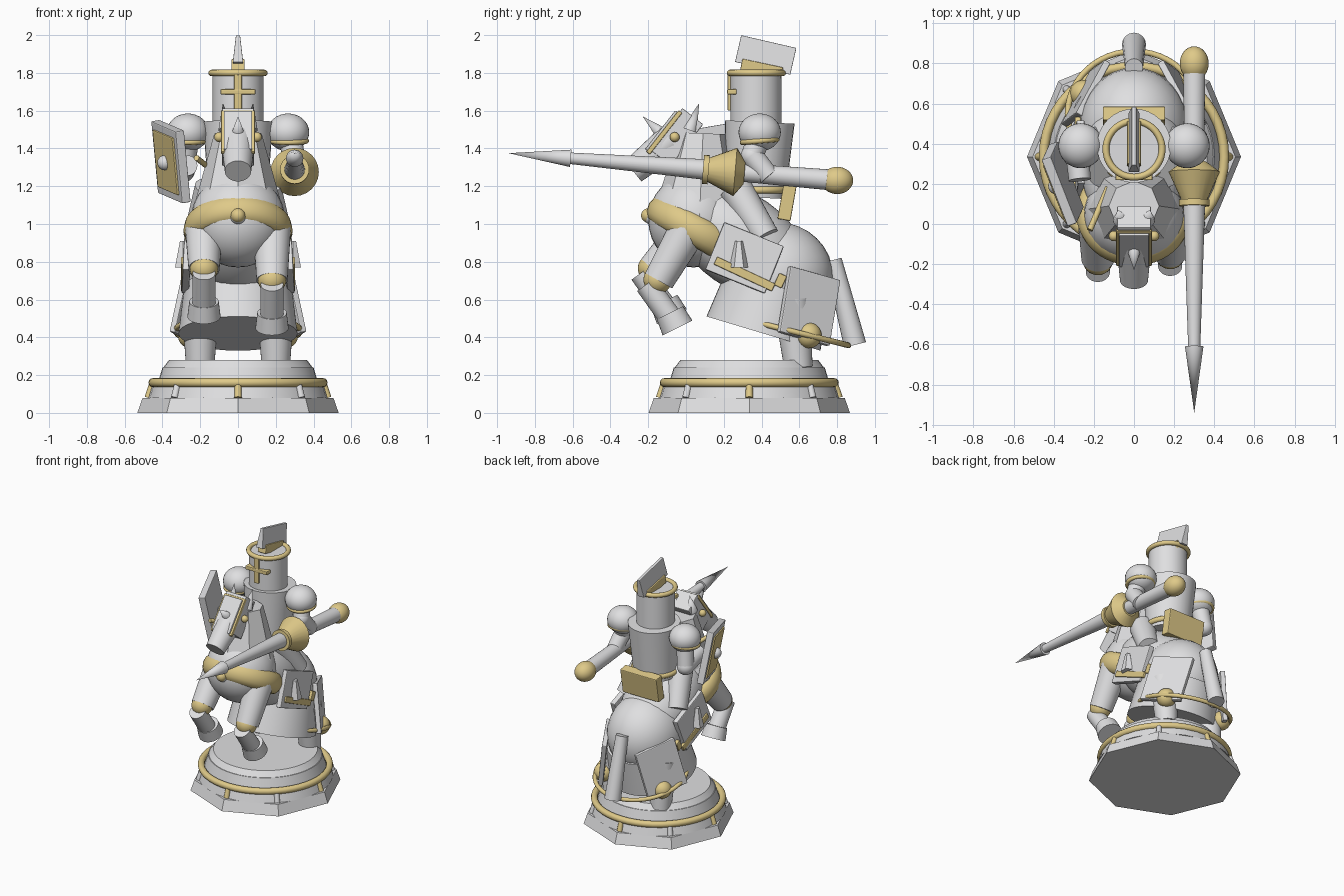
import bpy
from math import radians, cos, sin, pi
from mathutils import Vector

if "Cube" in bpy.data.objects:
    bpy.data.objects.remove(bpy.data.objects["Cube"], do_unlink=True)


def material(name, rgb):
    m = bpy.data.materials.new(name)
    m.use_nodes = True
    m.diffuse_color = (*rgb, 1)
    m.node_tree.nodes["Principled BSDF"].inputs["Base Color"].default_value = (*rgb, 1)
    return m


STEEL = material("pale_grey", (0.74, 0.74, 0.75))
GOLD = material("soft_gold", (0.74, 0.59, 0.25))


def finish(name, mat, smooth=True):
    ob = bpy.context.object
    ob.name = name
    ob.data.materials.append(mat)
    if smooth:
        bpy.ops.object.shade_smooth_by_angle(angle=radians(35))
    return ob


def rod(name, a, b, r1, r2=None, mat=STEEL, sides=32):
    """Tapered cylinder from a to b."""
    a, b = Vector(a), Vector(b)
    bpy.ops.mesh.primitive_cone_add(vertices=sides, radius1=r1, radius2=r1 if r2 is None else r2,
                                    depth=(b - a).length, location=(a + b) / 2,
                                    rotation=(b - a).to_track_quat('Z', 'Y').to_euler())
    return finish(name, mat)


def ball(name, loc, size, mat=STEEL, tilt=0):
    bpy.ops.mesh.primitive_uv_sphere_add(segments=32, ring_count=16, radius=1, location=loc,
                                         rotation=(radians(tilt), 0, 0))
    bpy.context.object.scale = (size,) * 3 if isinstance(size, float) else size
    return finish(name, mat)


def ring(name, loc, major, minor, tilt=0, scale=(1, 1, 1), mat=GOLD):
    bpy.ops.mesh.primitive_torus_add(major_radius=major, minor_radius=minor, major_segments=48,
                                     minor_segments=12, location=loc, rotation=(radians(tilt), 0, 0))
    bpy.context.object.scale = scale
    return finish(name, mat)


def box(name, loc, size, rot=(0, 0, 0), mat=STEEL, bevel=0.006):
    bpy.ops.mesh.primitive_cube_add(size=1, location=loc, rotation=[radians(d) for d in rot])
    ob = bpy.context.object
    ob.scale = size
    bpy.ops.object.transform_apply(location=False, rotation=False)
    mod = ob.modifiers.new("soft_edge", 'BEVEL')
    mod.width, mod.segments = bevel, 2
    return finish(name, mat, False)


# Base: octagonal plinth, round tiers, ring and studs
CY = 0.335
for z0, z1, r0, r1, n in [(0, 0.08, 0.533, 0.505, 8), (0.08, 0.145, 0.475, 0.455, 32),
                          (0.14, 0.24, 0.43, 0.40, 48), (0.24, 0.28, 0.395, 0.365, 48)]:
    tier = rod("base_tier", (0, CY, z0), (0, CY, z1), r0, r1, sides=n)
    if n == 8:
        tier.rotation_euler.z = pi / 2
ring("base_ring", (0, CY, 0.16), 0.45, 0.024)
for i in range(8):
    c, s = cos(i * pi / 4), sin(i * pi / 4)
    rod("base_stud", (0.475 * c, CY + 0.475 * s, 0.08), (0.455 * c, CY + 0.455 * s, 0.145),
        0.02, 0.018, STEEL if i % 2 else GOLD, 12)

# Horse body
ball("rump", (0, 0.48, 0.72), (0.27, 0.3, 0.29))
ball("barrel", (0, 0.29, 0.91), (0.265, 0.4, 0.25), tilt=-35)
ball("chest", (0, 0.04, 1.02), (0.25, 0.24, 0.25))
rod("skirt", (0, 0.41, 0.42), (0, 0.485, 0.67), 0.315, 0.285, sides=48)
rod("neck", (0, 0.07, 1.0), (0, 0.09, 1.48), 0.26, 0.125, sides=8)
ring("skirt_ring", (0, 0.55, 0.435), 0.32, 0.015, -14, (1.03, 1, 1))
rod("tail", (0, 0.78, 0.81), (0, 0.895, 0.36), 0.045, 0.06, sides=16)
ring("chest_band", (0, 0.055, 0.965), 0.215, 0.06, -30, (1.05, 1.05, 1.35))
ball("chest_stud", (0, -0.185, 1.04), 0.042, STEEL)
ball("chest_boss", (0, -0.2, 1.045), 0.038, GOLD)

# Horse head
box("head", (0, -0.05, 1.46), (0.17, 0.14, 0.28), (-38, 0, 0))
rod("muzzle", (0, -0.08, 1.44), (0, -0.28, 1.28), 0.09, 0.07)
box("brow_plate", (0, -0.115, 1.485), (0.18, 0.025, 0.28), (-38, 0, 0), GOLD)
box("face_plate", (0, -0.125, 1.49), (0.15, 0.03, 0.26), (-38, 0, 0))
rod("brow_spike", (0, -0.13, 1.48), (0, -0.23, 1.57), 0.035, 0.0, sides=12)

# Paired horse parts
for side, sx in (("left", 1), ("right", -1)):
    x = 0.18 * sx
    up, fwd = (0, 0) if sx > 0 else (0.06, 0.03)
    rod(side + "_ear", (sx * 0.065, 0.02, 1.5), (sx * 0.08, 0.07, 1.64), 0.04, 0.0, sides=12)
    ball(side + "_eye", (sx * 0.1, -0.06, 1.46), 0.026, GOLD)
    # Raised foreleg
    rod(side + "_upper_foreleg", (x, 0.01, 0.97), (x, -0.145 - fwd, 0.7 + up), 0.1, 0.082)
    ball(side + "_knee", (x, -0.15 - fwd, 0.705 + up), 0.075, GOLD)
    rod(side + "_lower_foreleg", (x, -0.21 - fwd, 0.68 + up), (x, -0.08 - fwd, 0.5 + up), 0.06, 0.062)
    rod(side + "_fore_hoof", (x, -0.085 - fwd, 0.53 + up), (x, -0.045 - fwd, 0.45 + up), 0.078, 0.088)
    # Hind leg
    rod(side + "_hind_leg", (sx * 0.2, 0.56, 0.6), (sx * 0.2, 0.595, 0.24), 0.1, 0.075)
    # Rear flap, turned to follow the curve of the skirt
    box(side + "_rear_flap", (sx * 0.24, 0.65, 0.565), (0.035, 0.31, 0.36), (-14, -6 * sx, 30 * sx))
    ball(side + "_flap_boss", (sx * 0.25, 0.65, 0.41), 0.068, GOLD)
    # Saddle flap and rider leg
    box(side + "_saddle_flap", (sx * 0.27, 0.31, 0.82), (0.04, 0.34, 0.27), (-22, -3 * sx, 0))
    box(side + "_flap_trim", (sx * 0.29, 0.31, 0.735), (0.025, 0.34, 0.045), (-25, 0, 0), GOLD)
    box(side + "_flap_clasp", (sx * 0.28, 0.5, 0.7), (0.03, 0.045, 0.07), (-25, 0, 0), GOLD)
    rod(side + "_thigh", (sx * 0.14, 0.26, 1.19), (sx * 0.215, 0.42, 0.93), 0.09, 0.075)
    rod(side + "_boot", (sx * 0.29, 0.28, 0.91), (sx * 0.29, 0.28, 0.77), 0.02, 0.05, sides=6)

# Rider torso and saddle
rod("torso", (0, 0.37, 1.14), (0, 0.39, 1.54), 0.155, 0.185)
ring("belt", (0, 0.37, 1.18), 0.155, 0.02)
box("saddle_back", (0, 0.535, 1.115), (0.31, 0.07, 0.19), (-10, 0, 0), GOLD)

# Helmet, visor cross and crest
rod("helmet", (0, 0.37, 1.5), (0, 0.37, 1.8), 0.135, sides=48)
ring("helmet_ring", (0, 0.373, 1.8), 0.14, 0.017)
box("visor_upright", (0, 0.235, 1.7), (0.04, 0.03, 0.2), mat=GOLD)
box("visor_crossbar", (0, 0.243, 1.7), (0.185, 0.05, 0.028), mat=GOLD)
box("crest_base", (0, 0.4, 1.82), (0.07, 0.22, 0.065), (-12, 0, 0), GOLD)
crest = box("crest", (0, 0.422, 1.895), (0.055, 0.3, 0.145), (-13, 0, 0), bevel=0.003)
for v in crest.data.vertices:
    if v.co.z > 0:
        v.co.x *= 0.4

# Shoulders
for side, sx in (("left", 1), ("right", -1)):
    ball(side + "_shoulder", (sx * 0.265, 0.39, 1.485), (0.112, 0.112, 0.1))
    ring(side + "_shoulder_ring", (sx * 0.27, 0.39, 1.44), 0.092, 0.014, 5)

# Lance arm, shield arm and rein
for side, elbow, hand in (("left", (0.295, 0.35, 1.36), (0.31, 0.44, 1.25)),
                          ("right", (-0.29, 0.42, 1.28), (-0.27, 0.22, 1.31))):
    rod(side + "_upper_arm", (elbow[0] * 0.92, 0.39, 1.47), elbow, 0.065, 0.058)
    ball(side + "_elbow", elbow, 0.06)
    rod(side + "_forearm", elbow, hand, 0.06, 0.055)
rod("rein", (-0.13, 0.18, 1.28), (-0.22, -0.03, 1.35), 0.015, mat=GOLD, sides=12)


# Lance, built along one sloping axis
def on_lance(y):
    return (0.3, y, 1.297 - 0.083 * y)


for name, y0, y1, r0, r1, mat in [
        ("lance_tip", -0.61, -0.94, 0.046, 0.0, STEEL), ("lance_shaft", -0.62, 0.12, 0.03, 0.055, STEEL),
        ("lance_collar", 0.09, 0.12, 0.077, 0.077, GOLD), ("lance_guard", 0.11, 0.26, 0.06, 0.128, GOLD),
        ("guard_back", 0.26, 0.31, 0.128, 0.06, GOLD), ("lance_grip", 0.28, 0.76, 0.048, 0.055, STEEL)]:
    rod(name, on_lance(y0), on_lance(y1), r0, r1, mat, 24)
ball("lance_pommel", on_lance(0.8), (0.072, 0.085, 0.072), GOLD)

# Shield on the other arm, with gold panel and boss
shield = box("shield", (0, 0, 0), (0.05, 0.36, 0.39))
panel = box("shield_panel", (-0.026, 0, 0), (0.02, 0.29, 0.31), mat=GOLD)
boss = ball("shield_boss", (-0.035, 0, 0), 0.04)
for part in (panel, boss):
    part.parent = shield
shield.location = (-0.355, 0.2, 1.33)
shield.rotation_euler = (radians(9), radians(-9), radians(20))
